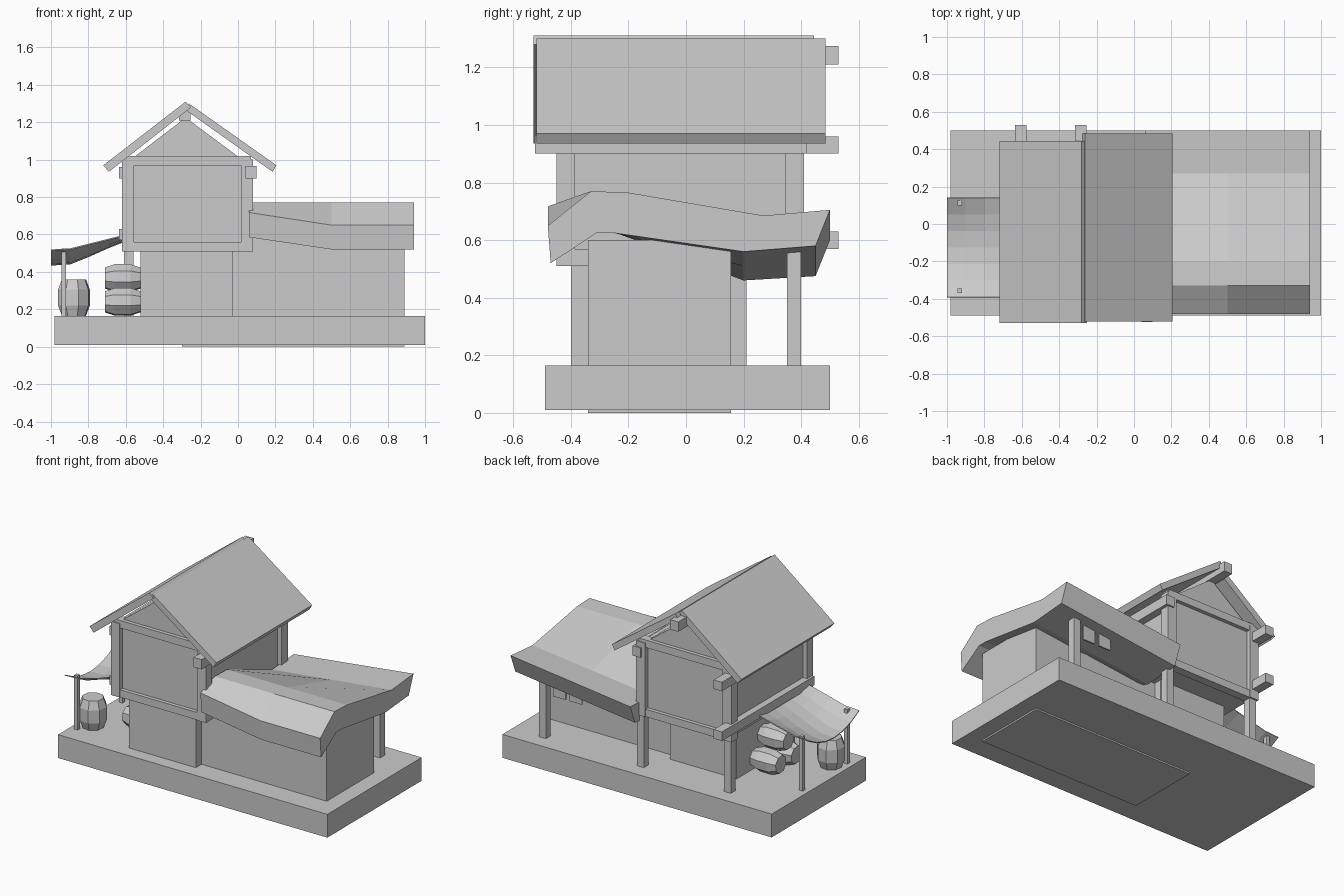
import bpy, math
from mathutils import Matrix

if "Cube" in bpy.data.objects:
    bpy.data.objects.remove(bpy.data.objects["Cube"])


def mesh(name, verts, faces):
    me = bpy.data.meshes.new(name)
    me.from_pydata(verts, [], faces)
    me.validate()
    ob = bpy.data.objects.new(name, me)
    bpy.context.collection.objects.link(ob)
    return ob


def prism(name, profile, y0, y1):
    """Extrude a counter-clockwise (x, z) profile along y."""
    n = len(profile)
    v = [(x, y, z) for y in (y0, y1) for x, z in profile]
    f = [tuple(range(n)), tuple(reversed(range(n, 2 * n)))]
    f += [(i, i + n, (i + 1) % n + n, (i + 1) % n) for i in range(n)]
    return mesh(name, v, f)


def box(name, x0, x1, y0, y1, z0, z1):
    return prism(name, [(x0, z0), (x1, z0), (x1, z1), (x0, z1)], y0, y1)


def barrel(name, loc, r, h, lying=False, sides=8):
    rings = [(-.5, .76), (-.22, 1), (.22, 1), (.5, .76)]
    v, f = [], []
    for t, s in rings:
        for i in range(sides):
            a = 2 * math.pi * (i + .35) / sides
            v.append((r * s * math.cos(a), r * s * math.sin(a), h * t))
    for k in range(len(rings) - 1):
        for i in range(sides):
            j = (i + 1) % sides
            f.append((k * sides + i, k * sides + j, (k + 1) * sides + j, (k + 1) * sides + i))
    f += [tuple(reversed(range(sides))), tuple(range(3 * sides, 4 * sides))]
    ob = mesh(name, v, f)
    if lying:
        ob.data.transform(Matrix.Rotation(math.pi / 2, 4, 'Y'))
    ob.location = loc
    return ob


# Plinth and ground floor
box("base", -.98, 1, -.49, .5, .01, .165)
box("ground_floor_left", -.52, -.03, -.40, .21, .1, .53)
box("ground_floor_right", -.3, .89, -.34, .156, 0, .6)

# Back posts and hanging panels under the low roof
for i, (x, top) in enumerate([(-.61, .52), (.03, .52), (.75, .6)]):
    box(f"back_post_{i}", x, x + .05, .35, .40, .16, top)
for i, x in enumerate((.5, .62)):
    box(f"hanging_panel_{i}", x, x + .09, .37, .38, .45, .57)

# Upper floor: recessed walls inside a timber frame
box("upper_wall", -.59, .05, -.42, .38, .52, 1.0)
for i, x in enumerate((-.62, .015)):
    for j, y in enumerate((-.45, .345)):
        box(f"corner_post_{i}{j}", x, x + .065, y, y + .065, .51, 1.0)
for i, z in enumerate((.51, .97)):
    for j, y in enumerate((-.445, .35)):
        box(f"cross_beam_{i}{j}", -.61, .07, y, y + .055, z, z + .05)
box("sill_right", .02, .078, -.44, .40, .51, .57)
box("side_beam_low", -.635, -.575, -.44, .53, .57, .63)
box("side_beam_left", -.635, -.575, -.44, .53, .90, .96)
box("side_beam_right", .04, .10, -.525, .42, .90, .965)
box("ridge_beam", -.315, -.255, -.45, .53, 1.21, 1.275)

# Gable walls and roof slabs
prism("gable", [(-.6, .98), (.05, .98), (-.28, 1.225)], -.42, .38)
prism("roof_left", [(-.72, .97), (-.69, .935), (-.25, 1.28), (-.28, 1.31)], -.53, .445)
prism("roof_right", [(-.28, 1.265), (.185, .935), (.205, .97), (-.262, 1.3)], -.52, .485)

# Low roof: warped slab, one (y, z at left end, z at right end) per fold
top = [(-.48, .717, .65), (-.33, .77, .77), (-.2, .765, .765), (.27, .585, .685), (.5, .6, .705)]
bot = [(-.47, .585, .52), (-.31, .63, .625), (-.25, .63, .625), (.2, .46, .56), (.45, .475, .58)]
loop = top + bot[::-1]
n = len(loop)
verts = []
for x, tf, tb in [(.06, 0, 0), (.5, 1, .5), (.94, 1, 1)]:
    for y, a, b in loop:
        t = tf if y < -.3 else tb
        verts.append((x, y, a + (b - a) * t))
faces = [(k * n + i, (k + 1) * n + i, (k + 1) * n + (i + 1) % n, k * n + (i + 1) % n)
         for k in range(2) for i in range(n)]
for i in range(4):
    q = (i, i + 1, n - 2 - i, n - 1 - i)
    faces.append(q)
    faces.append(tuple(2 * n + v for v in reversed(q)))
mesh("low_roof", verts, faces)

# Sagging cloth awning with two front posts
cols = [(-1.0, .52, .08), (-.9, .525, .08), (-.8, .55, .065), (-.7, .575, .045), (-.6, .6, .03)]
m = 7
verts = []
for x, z, sag in cols:
    for j in range(m):
        t = 2 * j / (m - 1) - 1
        verts.append((x, -.125 + .265 * t, z - sag * (1 - t * t)))
faces = [(k * m + j, (k + 1) * m + j, (k + 1) * m + j + 1, k * m + j + 1)
         for k in range(len(cols) - 1) for j in range(m - 1)]
awning = mesh("awning", verts, faces)
awning.modifiers.new("thickness", 'SOLIDIFY').thickness = .006
for i, y in enumerate((-.37, .1)):
    box(f"awning_post_{i}", -.945, -.92, y, y + .025, .16, .525)

# Barrels: one standing, three stacked on their sides
barrel("standing_barrel", (-.877, -.27, .2625), .088, .195)
for i, (y, z) in enumerate([(.02, .24), (-.145, .24), (-.06, .367)]):
    barrel(f"lying_barrel_{i}", (-.617, y, z), .077, .19, lying=True)
